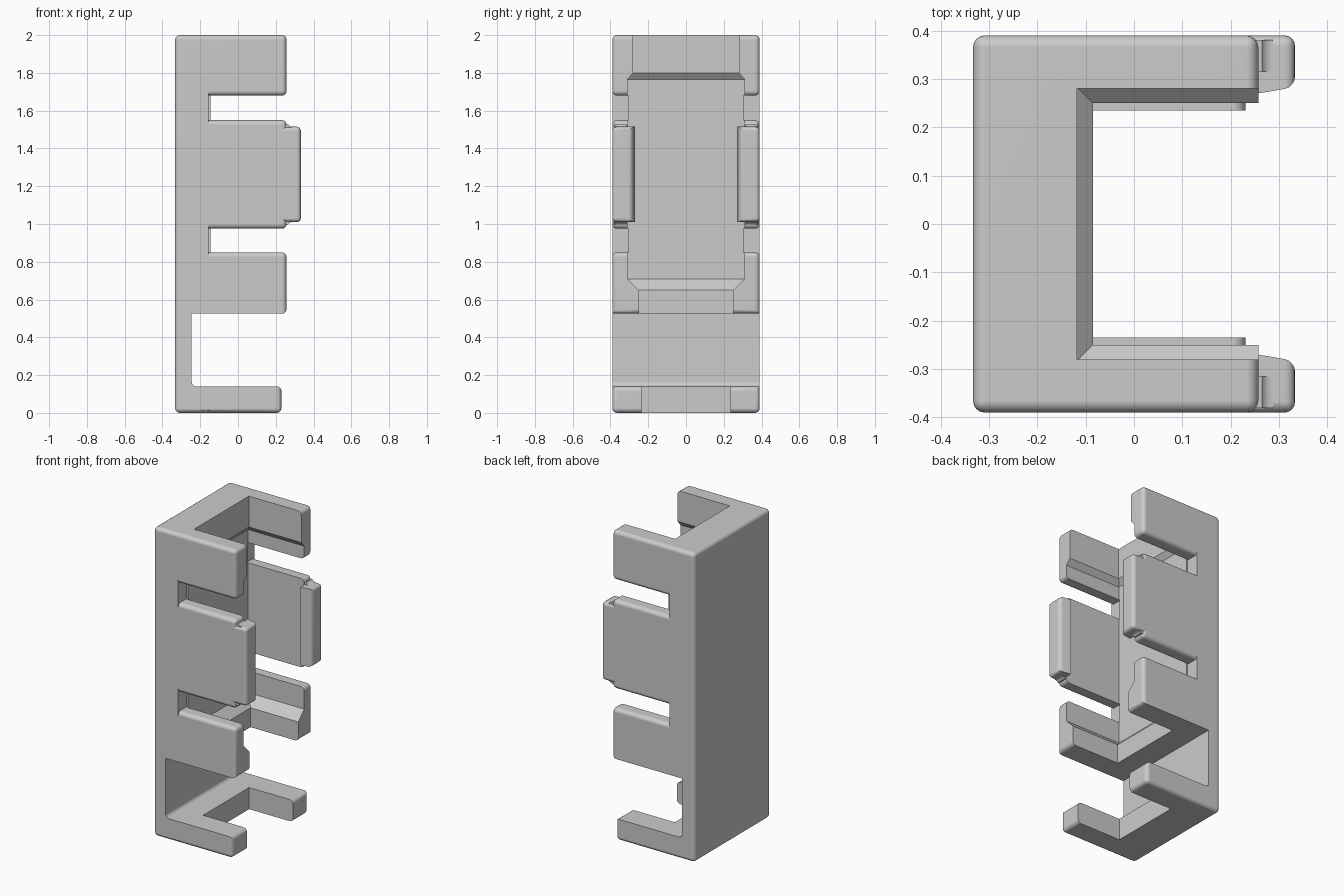
import bpy, bmesh, math

if "Cube" in bpy.data.objects:
    bpy.data.objects.remove(bpy.data.objects["Cube"], do_unlink=True)

grey = bpy.data.materials.new("plain grey")
grey.use_nodes = True
colour = (0.6, 0.6, 0.6, 1)
grey.diffuse_color = colour
grey.node_tree.nodes["Principled BSDF"].inputs["Base Color"].default_value = colour

BACK, FRONT, SIDE, TOP = -0.333, 0.257, 0.39, 2.0
ARM_ROOT = -0.2          # where arms are buried in the spine
ROUND = 0.025


def near(a, b):
    return abs(a - b) < 1e-4


def solid(name, rings, round_rule=None, radius=ROUND):
    """Loft closed rings of points, cap the ends, round edges whose midpoint fits the rule."""
    bm = bmesh.new()
    loops = [[bm.verts.new(p) for p in ring] for ring in rings]
    n = len(loops[0])
    for a, b in zip(loops, loops[1:]):
        for i in range(n):
            j = (i + 1) % n
            bm.faces.new((a[i], a[j], b[j], b[i]))
    bm.faces.new(loops[0])
    bm.faces.new(loops[-1])
    bmesh.ops.recalc_face_normals(bm, faces=bm.faces)
    if round_rule:
        edges = [e for e in bm.edges if round_rule((e.verts[0].co + e.verts[1].co) / 2)]
        bmesh.ops.bevel(bm, geom=edges, offset=radius, segments=4,
                        profile=0.5, affect='EDGES')
    mesh = bpy.data.meshes.new(name)
    bm.to_mesh(mesh)
    bm.free()
    mesh.materials.append(grey)
    obj = bpy.data.objects.new(name, mesh)
    bpy.context.collection.objects.link(obj)
    return obj


def rect(x0, x1, y, z):
    return [(x0, -y, z), (x1, -y, z), (x1, y, z), (x0, y, z)]


def block(name, x0, x1, y, z0, z1, rule=None, radius=ROUND):
    return solid(name, [rect(x0, x1, y, z0), rect(x0, x1, y, z1)], rule, radius)


def combine(target, other, operation):
    mod = target.modifiers.new(operation.lower(), 'BOOLEAN')
    mod.operation, mod.solver, mod.object = operation, 'EXACT', other
    bpy.context.view_layer.objects.active = target
    bpy.ops.object.modifier_apply(modifier=mod.name)
    bpy.data.objects.remove(other, do_unlink=True)


# Spine: rounded along the back and at both ends
body = block("clip_body", BACK, -0.155, SIDE, 0, TOP,
             lambda m: near(m.x, BACK) or (near(abs(m.y), SIDE) and (near(m.z, 0) or near(m.z, TOP))))
combine(body, block("inner_wall", ARM_ROOT, -0.13, 0.305, 0.6, 1.9), 'UNION')

# Arms: name, front, bottom, top, heights whose side edges are rounded
arms = [("upper_arm", FRONT, 1.68, TOP, (1.68, TOP)),
        ("latch_arm", FRONT, 0.975, 1.55, (0.975, 1.55)),
        ("lower_arm", FRONT, 0.525, 0.85, (0.85,)),
        ("foot", 0.23, 0, 0.14, (0,))]
for name, front, low, high, soft in arms:
    def rule(m):
        on_side = near(abs(m.y), SIDE) and any(near(m.z, s) for s in soft)
        return near(m.x, front) or on_side
    combine(body, block(name, ARM_ROOT, front, SIDE, low, high, rule), 'UNION')

# Open window above the foot, filleted at its inner floor corner
combine(body, block("window_cutter", -0.245, 0.6, 0.6, 0.14, 0.525,
                    lambda m: near(m.x, -0.245) and near(m.z, 0.14)), 'DIFFERENCE')

# Stepped cavity with chamfered shoulders: height, half width, back
levels = [(-0.1, 0.235, -0.085), (0.3, 0.235, -0.085), (0.4, 0.25, -0.085),
          (0.65, 0.25, -0.085), (0.71, 0.31, -0.145), (1.765, 0.31, -0.145),
          (1.8, 0.28, -0.118), (2.1, 0.28, -0.118)]
combine(body, solid("cavity_cutter", [rect(b, 0.6, w, z) for z, w, b in levels]), 'DIFFERENCE')

# Latch hooks with curved shoulders on both sides
HOOK_LOW, HOOK_HIGH, TIP = 1.01, 1.515, 0.333
outline = [(0.22, 0.315), (FRONT, 0.315), (FRONT, 0.27), (TIP, 0.283), (TIP, SIDE), (0.22, SIDE)]
arc = [(0.287 + 0.026 * math.cos(a), 0.026 + 0.026 * math.sin(a))
       for a in (math.radians(d) for d in range(210, 271, 15))]
shoulder = [(0.23, -0.02), (0.23, arc[0][1])] + arc + [(arc[-1][0], -0.02)]

for s in (-1, 1):
    hook = solid("hook", [[(x, s * y, z) for x, y in outline] for z in (HOOK_LOW, HOOK_HIGH)],
                 lambda m: near(m.x, TIP) or (near(abs(m.y), SIDE) and m.x > 0.23
                                              and not HOOK_LOW < m.z - 1e-4 < HOOK_HIGH - 2e-4),
                 0.022)
    combine(body, hook, 'UNION')
    for base, up in ((HOOK_HIGH, 1), (HOOK_LOW, -1)):
        fillet = solid("hook_shoulder", [[(x, s * y, base + up * h) for x, h in shoulder]
                                         for y in (0.315, 0.38)])
        combine(body, fillet, 'UNION')

# Clean flat seams and shade the roundings smoothly
bm = bmesh.new()
bm.from_mesh(body.data)
bmesh.ops.remove_doubles(bm, verts=bm.verts, dist=1e-5)
bmesh.ops.dissolve_limit(bm, angle_limit=math.radians(0.5), verts=bm.verts, edges=bm.edges)
bm.to_mesh(body.data)
bm.free()
bpy.ops.object.select_all(action='DESELECT')
body.select_set(True)
bpy.context.view_layer.objects.active = body
bpy.ops.object.shade_smooth_by_angle(angle=math.radians(30))
weighted = body.modifiers.new("flat_face_normals", 'WEIGHTED_NORMAL')
weighted.keep_sharp = True
